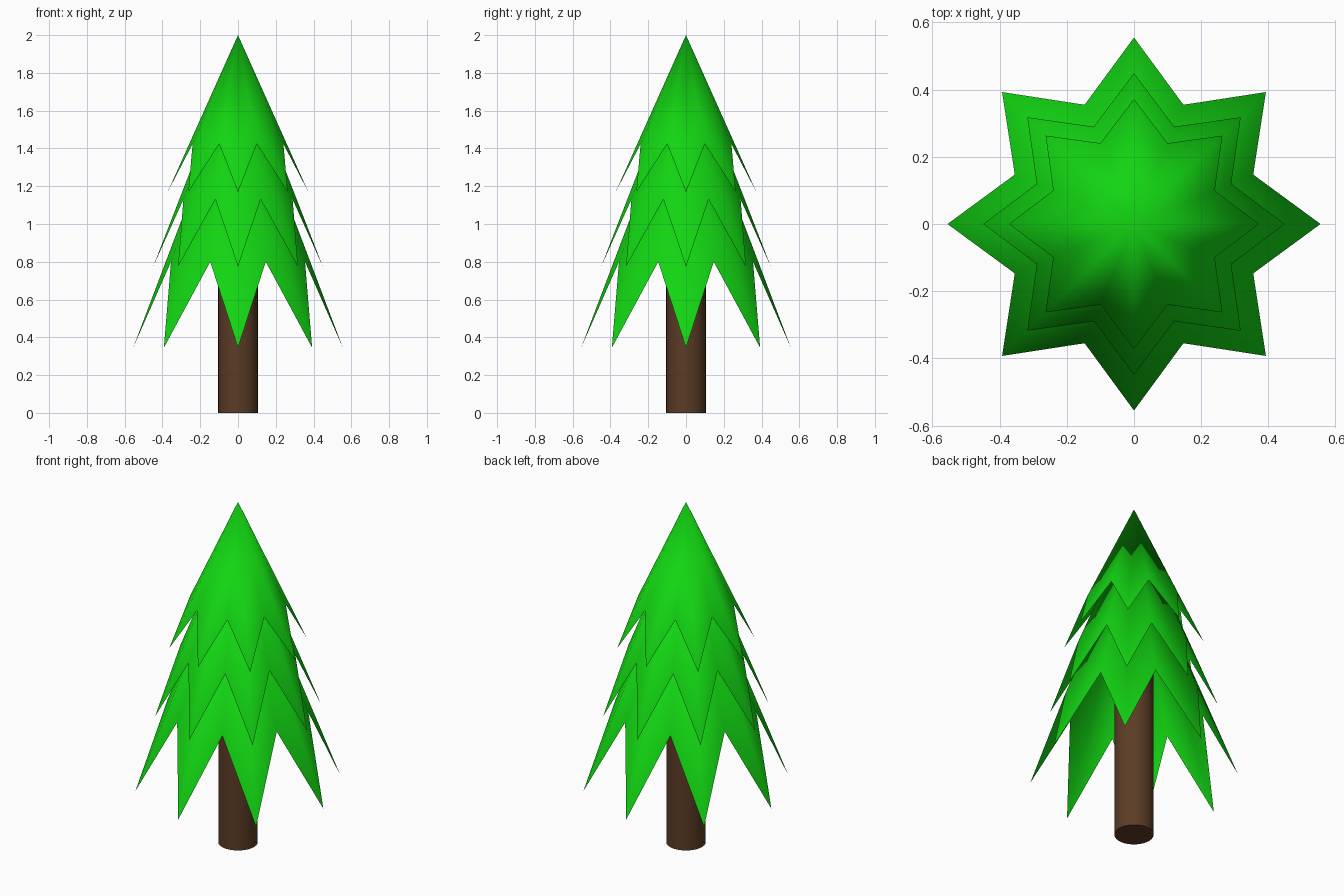
import bpy, bmesh, math

if "Cube" in bpy.data.objects:
    bpy.data.objects.remove(bpy.data.objects["Cube"])


def material(name, rgb):
    m = bpy.data.materials.new(name)
    m.diffuse_color = (*rgb, 1.0)
    m.use_nodes = True
    m.node_tree.nodes["Principled BSDF"].inputs["Base Color"].default_value = m.diffuse_color
    return m


GREEN = material("needle green", (0.006, 0.66, 0.006))
BROWN = material("bark brown", (0.105, 0.045, 0.018))


def add_object(name, bm, mat):
    mesh = bpy.data.meshes.new(name)
    bm.to_mesh(mesh)
    bm.free()
    mesh.materials.append(mat)
    obj = bpy.data.objects.new(name, mesh)
    bpy.context.collection.objects.link(obj)


def needle_tier(name, apex_z, valley, tip):
    """Open cone whose rim zigzags between eight tips and eight valleys."""
    bm = bmesh.new()
    apex = bm.verts.new((0, 0, apex_z))
    rim = []
    for i in range(16):
        r, z = valley if i % 2 else tip
        a = math.tau * i / 16
        rim.append(bm.verts.new((r * math.cos(a), r * math.sin(a), z)))
    for i in range(16):
        bm.faces.new((apex, rim[i], rim[(i + 1) % 16])).smooth = True
    add_object(name, bm, GREEN)


# Foliage: (radius, height) of the valleys and tips
needle_tier("top_tier", 2.0, (0.26, 1.424), (0.372, 1.17))
needle_tier("middle_tier", 1.93, (0.313, 1.13), (0.449, 0.775))
needle_tier("bottom_tier", 1.81, (0.384, 0.80), (0.555, 0.345))

# Trunk: round column with flat ends, running up inside the foliage
bm = bmesh.new()
bmesh.ops.create_cone(bm, cap_ends=True, segments=32, radius1=0.105,
                      radius2=0.105, depth=1.3)
bmesh.ops.translate(bm, verts=bm.verts, vec=(0, 0, 0.65))
for f in bm.faces:
    f.smooth = len(f.verts) == 4
for e in bm.edges:
    e.smooth = all(len(f.verts) == 4 for f in e.link_faces)
add_object("trunk", bm, BROWN)
